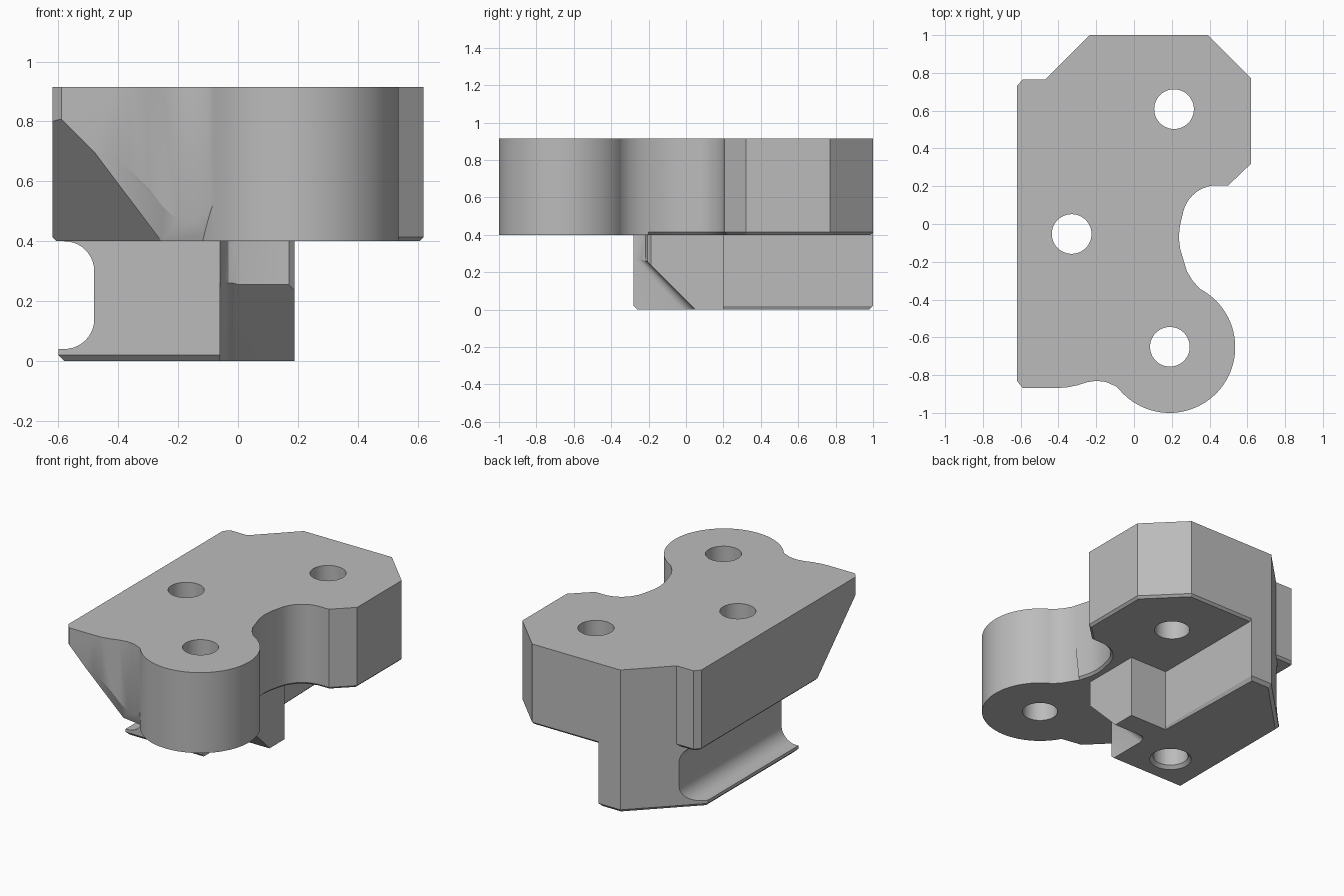
import bpy, bmesh, math
from mathutils import Vector

old = bpy.data.objects.get("Cube")
if old:
    bpy.data.objects.remove(old, do_unlink=True)

metal = bpy.data.materials.new("plain_grey")
metal.use_nodes = True
GREY = (0.5, 0.5, 0.5, 1)
metal.diffuse_color = GREY
metal.node_tree.nodes["Principled BSDF"].inputs["Base Color"].default_value = GREY

AXES = {"x": lambda a, b, h: (h, a, b),
        "y": lambda a, b, h: (a, h, b),
        "z": lambda a, b, h: (a, b, h)}


def arc(cx, cy, r, start, end, steps):
    angles = [math.radians(start + (end - start) * i / steps) for i in range(steps + 1)]
    return [(cx + r * math.cos(t), cy + r * math.sin(t)) for t in angles]


def make_object(name, bm):
    bmesh.ops.recalc_face_normals(bm, faces=bm.faces)
    mesh = bpy.data.meshes.new(name)
    bm.to_mesh(mesh)
    bm.free()
    mesh.materials.append(metal)
    obj = bpy.data.objects.new(name, mesh)
    bpy.context.collection.objects.link(obj)
    return obj


def prism(name, outline, axis, low, high, bevel_rule=None, width=0.02, segments=1):
    """Extrude an outline along an axis and bevel the edges chosen by a rule."""
    bm = bmesh.new()
    rings = [[bm.verts.new(AXES[axis](a, b, h)) for a, b in outline] for h in (low, high)]
    bm.faces.new(rings[0])
    bm.faces.new(rings[1])
    n = len(outline)
    for i in range(n):
        j = (i + 1) % n
        bm.faces.new((rings[0][i], rings[0][j], rings[1][j], rings[1][i]))
    bmesh.ops.recalc_face_normals(bm, faces=bm.faces)
    if bevel_rule:
        chosen = [e for e in bm.edges if all(bevel_rule(v.co) for v in e.verts)]
        bmesh.ops.bevel(bm, geom=chosen, offset=width, segments=segments,
                        profile=0.5, affect="EDGES", clamp_overlap=True)
    return make_object(name, bm)


def half_space(name, point, normal):
    """Large block lying behind the plane."""
    bm = bmesh.new()
    bmesh.ops.create_cube(bm, size=6)
    turn = Vector(normal).to_track_quat("Z", "Y")
    for v in bm.verts:
        v.co = turn @ (v.co - Vector((0, 0, 3))) + Vector(point)
    return make_object(name, bm)


def combine(target, tool, operation):
    mod = target.modifiers.new(tool.name, "BOOLEAN")
    mod.operation = operation
    mod.solver = "EXACT"
    mod.object = tool
    bpy.context.view_layer.objects.active = target
    bpy.ops.object.modifier_apply(modifier=mod.name)
    bpy.data.objects.remove(tool, do_unlink=True)


BASE, TOP = 0.4, 0.915

# Upper plate, with the concave right side and the front recess
outline = [(-0.62, -0.83), (-0.62, 0.73), (-0.59, 0.765), (-0.47, 0.765),
           (-0.235, 1), (0.39, 1), (0.62, 0.77), (0.62, 0.32), (0.5, 0.205)]
outline += arc(0.44, 0.02, 0.185, 90, 165, 10)
outline += [(0.243, -0.01), (0.237, -0.07), (0.244, -0.13), (0.265, -0.2),
            (0.28, -0.25), (0.31, -0.3), (0.355, -0.35), (0.19, -0.65)]
outline += [(-0.055, -0.89), (-0.1, -0.857), (-0.15, -0.836), (-0.2, -0.83),
            (-0.25, -0.838), (-0.3, -0.854), (-0.36, -0.866), (-0.41, -0.868),
            (-0.59, -0.868)]
body = prism("clamp_body", outline, "z", BASE, TOP,
             lambda c: c.z < BASE + 0.01 and (c.y > -0.22 or c.x < -0.61))

# Sloping front left corner and the scoop beside it
combine(body, half_space("corner_cut", (-0.62, -0.83, 0.8), (1, 1, 1)), "DIFFERENCE")
combine(body, half_space("scoop_cut", (-0.2, -0.83, 0.47), (0.45, 2.66, 1)), "DIFFERENCE")

# Round front lobe
lobe = prism("front_lobe", arc(0.188, -0.652, 0.348, 0, 356.25, 95), "z", BASE, TOP)
combine(body, lobe, "UNION")

# Lower block, with chamfered bottom edges
foot = [(-0.6, -0.28), (-0.06, -0.28), (-0.052, -0.245), (-0.032, -0.217), (0, -0.205),
        (0.17, -0.205), (0.188, -0.187), (0.188, 0.2), (-0.08, 0.2), (-0.08, 1),
        (-0.235, 1), (-0.6, 0.635)]
block = prism("lower_block", foot, "z", 0, BASE + 0.06,
              lambda c: c.z < 0.01 and c.x < -0.055)

# Rounded groove along the left side
groove = [(-0.9, 0.04)] + arc(-0.58, 0.14, 0.1, -90, 0, 10)
groove += arc(-0.58, 0.3, 0.1, 0, 90, 10) + [(-0.9, 0.4)]
combine(block, prism("groove_cut", groove, "y", -2, 2), "DIFFERENCE")

# Sloping underside, rounded where it meets the front part
wedge = prism("slope_cut", [(-0.95, 1), (0.55, -0.5), (-0.95, -0.5)], "x", -0.06, 1,
              lambda c: c.x < 0 and abs(c.y + c.z - 0.05) < 0.01, 0.05, 5)
combine(block, wedge, "DIFFERENCE")
combine(body, block, "UNION")

# Bolt holes, one with a chamfered mouth underneath
for i, (x, y) in enumerate([(0.212, 0.608), (-0.33, -0.053), (0.19, -0.65)]):
    combine(body, prism("hole_cut_%d" % i, arc(x, y, 0.105, 0, 352.5, 47), "z", -1, 2),
            "DIFFERENCE")
bm = bmesh.new()
bmesh.ops.create_cone(bm, cap_ends=True, segments=48, radius1=0.145, radius2=0.105, depth=0.04)
bmesh.ops.translate(bm, verts=bm.verts, vec=(-0.33, -0.053, 0))
combine(body, make_object("mouth_cut", bm), "DIFFERENCE")

# Smooth shading on the curves only
bpy.ops.object.select_all(action="DESELECT")
body.select_set(True)
bpy.context.view_layer.objects.active = body
bpy.ops.object.shade_smooth_by_angle(angle=math.radians(25))
